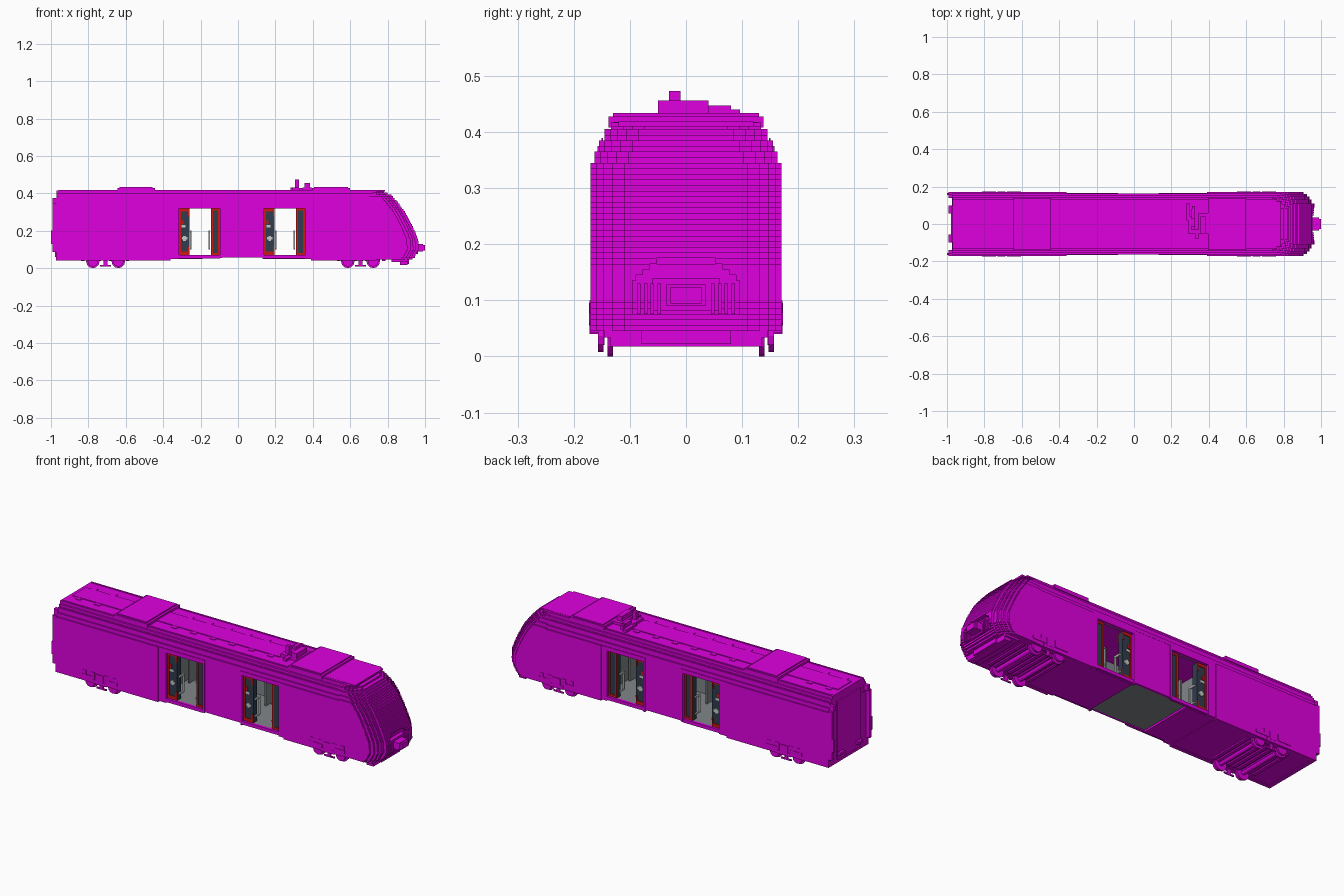
import bpy, bmesh, math
from mathutils import Matrix

cube = bpy.data.objects.get("Cube")
if cube:
    bpy.data.objects.remove(cube, do_unlink=True)


def material(name, r, g, b):
    m = bpy.data.materials.new(name)
    m.use_nodes = True
    m.diffuse_color = (r, g, b, 1)
    m.node_tree.nodes["Principled BSDF"].inputs["Base Color"].default_value = (r, g, b, 1)
    return m


magenta = material("magenta", 0.74, 0.0, 0.74)
slate = material("dark slate", 0.03, 0.045, 0.075)
red = material("red", 0.62, 0.008, 0.006)
grey = material("floor grey", 0.22, 0.24, 0.255)
pale = material("pale grey", 0.58, 0.60, 0.60)


def finish(name, mat, bm):
    me = bpy.data.meshes.new(name)
    bmesh.ops.recalc_face_normals(bm, faces=bm.faces[:])
    bm.to_mesh(me)
    bm.free()
    me.materials.append(mat)
    ob = bpy.data.objects.new(name, me)
    bpy.context.collection.objects.link(ob)
    return ob


def boxes(name, mat, items, mirror=False):
    """Boxes given as x0, x1, y0, y1, z0, z1, optionally repeated at -y."""
    bm = bmesh.new()
    for x0, x1, y0, y1, z0, z1 in items:
        for s in ((1, -1) if mirror else (1,)):
            loc = Matrix.Translation(((x0 + x1) / 2, s * (y0 + y1) / 2, (z0 + z1) / 2))
            bmesh.ops.create_cube(bm, size=1, matrix=loc @ Matrix.Diagonal((x1 - x0, y1 - y0, z1 - z0, 1)))
    return finish(name, mat, bm)


def prism(bm, pts, z0, z1):
    """Plan outline raised from z0 to z1."""
    face = bm.faces.new([bm.verts.new((x, y, z0)) for x, y in pts])
    top = bmesh.ops.extrude_face_region(bm, geom=[face])["geom"]
    bmesh.ops.translate(bm, vec=(0, 0, z1 - z0), verts=[v for v in top if isinstance(v, bmesh.types.BMVert)])


def lerp(table, v):
    for (a, fa), (b, fb) in zip(table, table[1:]):
        if v <= b:
            return fa + (fb - fa) * (v - a) / (b - a)
    return table[-1][1]


DOORS = [(-0.315, -0.096), (0.14, 0.358)]
ROOF = [(0.34, 0.36, 0.163), (0.36, 0.385, 0.155), (0.385, 0.40, 0.145), (0.40, 0.415, 0.134)]

# Side walls, split around the door openings
boxes("side_walls", magenta, [
    (-0.97, -0.36, 0.15, 0.170, 0.042, 0.34),
    (0.39, 0.74, 0.15, 0.170, 0.042, 0.34),
    (-0.36, -0.315, 0.15, 0.166, 0.048, 0.34),
    (-0.096, -0.085, 0.15, 0.166, 0.055, 0.34),
    (-0.085, 0.13, 0.15, 0.162, 0.058, 0.34),
    (0.13, 0.14, 0.15, 0.166, 0.048, 0.34),
    (0.358, 0.39, 0.15, 0.166, 0.048, 0.34)]
    + [(a, b, 0.15, 0.166, 0.318, 0.34) for a, b in DOORS]
    + [(a, b, 0.149, 0.164, 0.052, 0.070) for a, b in DOORS], mirror=True)

# Stepped roof and its rails
boxes("stepped_roof", magenta, [(-0.97, 0.74, -w, w, a, b) for a, b, w in ROOF])
boxes("roof_rails", magenta, [(-0.96, 0.70, 0.148, 0.151, 0.385, 0.389),
                              (-0.96, 0.72, 0.120, 0.128, 0.415, 0.418)], mirror=True)

# Roof walkway with side tabs
tabs = [(-0.92 + 0.115 * i, -0.89 + 0.115 * i, -0.08, 0.08, 0.415, 0.418) for i in range(11)
        if not 2 <= i <= 4]
boxes("roof_walkway", magenta, [(-0.95, 0.29, -0.058, 0.058, 0.415, 0.419)] + tabs)

# Roof equipment covers with stepped edges
for name, x0, x1 in (("rear_roof_cover", -0.645, -0.445), ("front_roof_cover", 0.395, 0.60)):
    boxes(name, magenta, [(x0, x1, -0.138, 0.138, 0.408, 0.428),
                          (x0 + 0.012, x1 - 0.012, -0.13, 0.13, 0.428, 0.434)])
boxes("cab_roof_panel", magenta, [(0.60, 0.785, -0.12, 0.12, 0.41, 0.419),
                                  (0.60, 0.765, -0.134, 0.134, 0.41, 0.417)])

# Antennas and roof line equipment
boxes("roof_antennas", magenta, [
    (0.305, 0.326, -0.03, -0.01, 0.41, 0.473), (0.29, 0.326, -0.05, 0.04, 0.41, 0.432),
    (0.355, 0.385, -0.05, 0.04, 0.41, 0.456), (0.345, 0.395, -0.05, 0.06, 0.41, 0.43),
    (0.28, 0.30, 0.02, 0.11, 0.41, 0.43), (0.305, 0.325, 0.03, 0.08, 0.41, 0.447),
    (0.325, 0.345, -0.08, -0.03, 0.41, 0.428), (0.31, 0.325, 0.08, 0.096, 0.41, 0.44)])

# Floor and underbody
boxes("floor", grey, [(-0.36, 0.39, -0.15, 0.15, 0.058, 0.068)])
boxes("underbody", magenta, [(-0.97, -0.36, -0.152, 0.152, 0.045, 0.066),
                             (-0.36, -0.19, -0.152, 0.152, 0.048, 0.06),
                             (0.14, 0.39, -0.152, 0.152, 0.048, 0.06),
                             (0.39, 0.86, -0.152, 0.152, 0.045, 0.066)])
boxes("underbody_slats", magenta,
      [(c + 0.03 * i, c + 0.018 + 0.03 * i, -0.125, 0.125, 0.038, 0.05)
       for c in (-0.84, 0.53) for i in range(9)])

# Grey cabin lining, partitions beside each vestibule, and saloon ends
boxes("wall_lining", grey, [(-0.357, -0.316, 0.142, 0.150, 0.066, 0.34),
                            (-0.095, 0.139, 0.142, 0.150, 0.066, 0.34),
                            (0.359, 0.388, 0.142, 0.150, 0.066, 0.34)]
      + [(a, b, 0.142, 0.150, 0.319, 0.34) for a, b in DOORS], mirror=True)
boxes("partitions", grey, [(x, x + 0.008, 0.05, 0.148, 0.066, 0.34)
                           for x in (-0.335, -0.09, 0.125, 0.37)], mirror=True)
boxes("saloon_ends", grey, [(-0.365, -0.357, -0.15, 0.15, 0.066, 0.34),
                            (0.388, 0.396, -0.15, 0.15, 0.066, 0.34)])

# Open door leaves: slate panels, red edge plates, pale signs and handrails
leaves, trims, signs, rails = [], [], [], []
for x0, x1 in DOORS:
    a, b = x0 + 0.055, x1 - 0.048
    leaves += [(x0, a, 0.118, 0.148, 0.068, 0.318), (b, x1, 0.118, 0.148, 0.068, 0.318)]
    for y in (0.115, 0.148):
        trims += [(x, x + w, y, y + 0.003, z0, z1) for x, w, z0, z1 in (
            (x0, 0.009, 0.07, 0.318), (x0, 0.055, 0.303, 0.318), (x0, 0.055, 0.07, 0.088),
            (a - 0.008, 0.008, 0.088, 0.115), (a - 0.008, 0.008, 0.275, 0.303),
            (x0 + 0.012, 0.012, 0.236, 0.256),
            (b, 0.010, 0.07, 0.318), (x1 - 0.010, 0.010, 0.07, 0.318),
            (b, 0.048, 0.307, 0.318), (b, 0.048, 0.07, 0.082))]
        signs += [(x, x + w, y, y + 0.003, z0, z1) for x, w, z0, z1 in (
            (x0 + 0.012, 0.022, 0.218, 0.230), (x0 + 0.016, 0.028, 0.152, 0.166),
            (x0 + 0.022, 0.014, 0.146, 0.172))]
    for x in (x0 + 0.058, x1 - 0.062):
        rails += [(x, x + 0.008, 0.10, 0.108, 0.10, 0.20), (x, x + 0.008, 0.10, 0.14, 0.19, 0.20),
                  (x, x + 0.008, 0.10, 0.14, 0.10, 0.108)]
boxes("door_leaves", slate, leaves, mirror=True)
boxes("door_trims", red, trims, mirror=True)
boxes("door_signs", pale, signs, mirror=True)
boxes("door_handrails", pale, rails, mirror=True)

# Rear end wall with corner fins, hooks and gangway plate
boxes("rear_wall", magenta, [(-0.972, -0.95, -0.17, 0.17, 0.042, 0.34),
                             (-0.978, -0.97, -0.10, 0.10, 0.06, 0.375)])
boxes("rear_fins", magenta, [(-0.992, -0.97, 0.152, 0.170, 0.085, 0.345),
                             (-0.992, -0.97, 0.138, 0.158, 0.345, 0.375),
                             (-1.0, -0.985, 0.155, 0.167, 0.13, 0.20),
                             (-0.992, -0.97, 0.055, 0.098, 0.085, 0.10)], mirror=True)

# Cab nose: stacked slices with stair-stepped corners and a coupler pocket
PROFILE = [(0.042, 0.925), (0.06, 0.945), (0.10, 0.966), (0.155, 0.963), (0.19, 0.948), (0.235, 0.928),
           (0.30, 0.893), (0.33, 0.870), (0.36, 0.847), (0.39, 0.82), (0.405, 0.79), (0.415, 0.77)]
STEPS = [(0.060, 0.010), (0.042, 0.022), (0.028, 0.038), (0.016, 0.060)]
bm = bmesh.new()
for i in range(37):
    z0 = 0.045 + i * 0.01
    zm = z0 + 0.005
    f = lerp(PROFILE, zm)
    w = next((r[2] for r in ROOF if r[0] <= zm <= r[1]), 0.170)
    half, y = [(0.72, w)], w
    for back, inset in STEPS:
        half += [(f - back, y), (f - back, w - inset)]
        y = w - inset
    half.append((f, y))
    if 0.075 < zm < 0.175:
        p = 0.095 if zm < 0.135 else 0.095 - (zm - 0.135) * 1.2
        half += [(f, p), (f - 0.03, p)]
    prism(bm, half + [(x, -yy) for x, yy in reversed(half)], z0, z0 + 0.01)
finish("cab_nose", magenta, bm)

# Coupler with ribbed surround
boxes("coupler", magenta, [(0.92, 0.99, -0.035, 0.035, 0.09, 0.128),
                           (0.975, 1.0, -0.028, 0.028, 0.094, 0.124),
                           (0.92, 0.955, -0.06, 0.06, 0.082, 0.14)])
boxes("coupler_ribs", magenta, [(0.92, 0.962, 0.045 + 0.012 * k, 0.051 + 0.012 * k, 0.076, 0.13)
                                for k in range(4)], mirror=True)

# Front skirt and track guard
boxes("front_skirt", magenta, [(0.82, 0.905, -0.145, 0.145, 0.034, 0.05),
                               (0.865, 0.905, -0.135, 0.135, 0.018, 0.036),
                               (0.89, 0.915, -0.08, 0.08, 0.022, 0.046)])

# Bogies: wheels, axles, side frames and axle boxes
for label, cx in (("rear", -0.708), ("front", 0.655)):
    bm = bmesh.new()
    for dx in (-0.068, 0.068):
        for y, r, d in ((0.135, 0.036, 0.010), (-0.135, 0.036, 0.010), (0, 0.012, 0.27),
                        (0.152, 0.028, 0.010), (-0.152, 0.028, 0.010)):
            m = Matrix.Translation((cx + dx, y, 0.036)) @ Matrix.Rotation(math.pi / 2, 4, "X")
            bmesh.ops.create_cone(bm, cap_ends=True, segments=12, radius1=r, radius2=r, depth=d, matrix=m)
    finish(label + "_wheels", magenta, bm)
    frame = [(cx - 0.04, cx + 0.04, 0.14, 0.172, 0.040, 0.06),
             (cx - 0.022, cx + 0.022, 0.15, 0.173, 0.055, 0.095),
             (cx - 0.01, cx + 0.01, 0.15, 0.157, 0.014, 0.042),
             (cx - 0.03, cx + 0.03, 0.15, 0.156, 0.010, 0.018)]
    for s in (-1, 1):
        for a, b, y, z0, z1 in ((0.03, 0.105, 0.173, 0.062, 0.078), (0.048, 0.088, 0.157, 0.02, 0.07),
                                (0.03, 0.055, 0.172, 0.078, 0.10), (0.08, 0.10, 0.172, 0.078, 0.10)):
            frame.append((cx + min(s * a, s * b), cx + max(s * a, s * b), 0.145, y, z0, z1))
    boxes(label + "_bogie_frame", magenta, frame, mirror=True)
